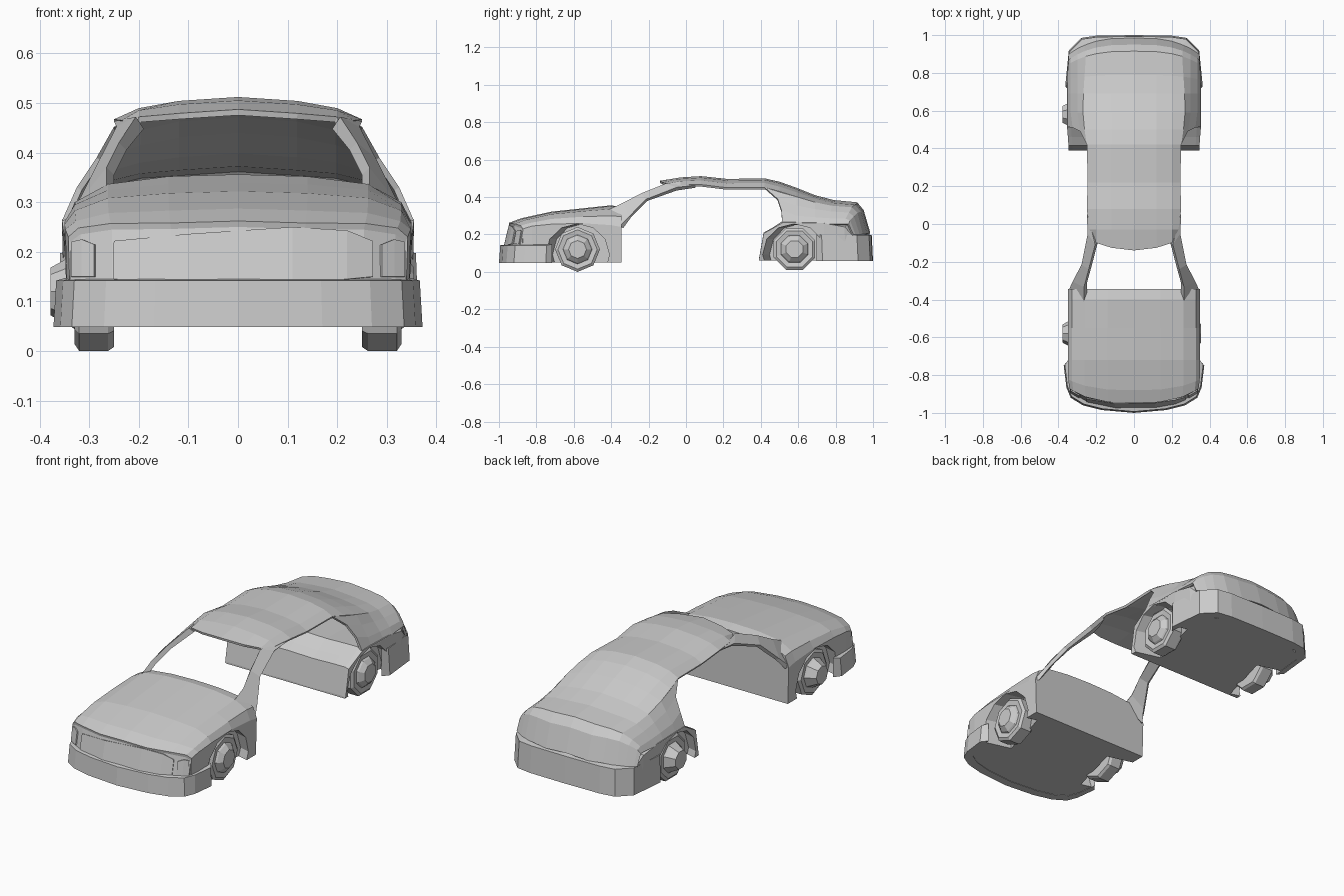
import bpy, bmesh, math

if "Cube" in bpy.data.objects:
    bpy.data.objects.remove(bpy.data.objects["Cube"])


def grid(name, rows, closed=False, caps=False):
    """Skin a list of equal-length point rows."""
    bm = bmesh.new()
    vs = [[bm.verts.new(p) for p in r] for r in rows]
    n = len(rows[0])
    for a, b in zip(vs, vs[1:]):
        for i in range(n if closed else n - 1):
            j = (i + 1) % n
            bm.faces.new((a[i], a[j], b[j], b[i]))
    if caps:
        bm.faces.new(vs[0])
        bm.faces.new(vs[-1])
    bmesh.ops.recalc_face_normals(bm, faces=bm.faces)
    me = bpy.data.meshes.new(name)
    bm.to_mesh(me)
    bm.free()
    ob = bpy.data.objects.new(name, me)
    bpy.context.collection.objects.link(ob)
    return ob


def flip(pts):
    return [(-x, y, z) for x, y, z in pts]


def both(half):
    """Mirror a half row that starts on the centre line."""
    return flip(half[:0:-1]) + half


def bend(x, y):
    """Pull the corners of the nose and tail in towards the middle."""
    t = min(max((abs(y) - .72) / .25, 0), 1)
    return y - math.copysign(t * .09 * (abs(x) / .35) ** 3, y)


def solid(name, stations):
    """Closed body block; station = y, half width, top, shoulder, belt, bottom."""
    rows = []
    for y, w, zt, zm, zs, zb in stations:
        half = [(0, zt), (.4 * w, zt - .004), (.75 * w, .65 * zt + .35 * zm),
                (.94 * w, zm), (w, zs), (w * .985, zb), (.6 * w, zb)]
        rows.append(both([(x, bend(x, y), z) for x, z in half]))
    return grid(name, rows, True, True)


# Front block: bonnet with a lip over the nose, wings, scuttle and bulkhead
front = solid("front_body", [
    (-.345, .35, .345, .295, .24, .05), (-.40, .35, .356, .30, .25, .05),
    (-.55, .35, .34, .295, .26, .05), (-.72, .35, .322, .283, .255, .05),
    (-.88, .348, .287, .262, .245, .05), (-.948, .342, .262, .248, .23, .05),
    (-.945, .338, .25, .235, .22, .05), (-.972, .338, .14, .13, .12, .05)])

# Rear block: bulkhead, inner floor and lower quarters
rear = solid("rear_body", [
    (.39, .347, .07, .07, .065, .06), (.415, .347, .21, .21, .205, .06),
    (.46, .35, .235, .235, .23, .06), (.52, .355, .275, .275, .265, .06),
    (.75, .355, .265, .265, .26, .06), (.92, .35, .25, .25, .24, .06),
    (.975, .335, .2, .2, .19, .06)])

# Wheel arches
for part, y in ((front, -.58), (rear, .58)):
    for s in (1, -1):
        bpy.ops.mesh.primitive_cylinder_add(vertices=12, radius=.165, depth=.2,
            location=(s * .345, y, .092), rotation=(math.pi / 12, math.pi / 2, 0))
        cut = bpy.context.object
        cut.name = "arch_cutter"
        cut.hide_render = True
        cut.hide_set(True)
        m = part.modifiers.new("arch", 'BOOLEAN')
        m.operation = 'DIFFERENCE'
        m.solver = 'EXACT'
        m.object = cut

# Roof, rear screen and boot lid as one skin
roof_rows = []
for y, zt, xe, ze in [(-.14, .487, .205, .457), (-.03, .505, .235, .465),
                      (.08, .512, .25, .467), (.22, .497, .245, .45),
                      (.42, .50, .25, .452), (.50, .482, .262, .43),
                      (.59, .45, .27, .402), (.69, .41, .268, .372),
                      (.79, .384, .262, .354), (.915, .372, .255, .345),
                      (.95, .33, .258, .315), (.985, .21, .265, .20)]:
    dy = .04 if y == -.14 else 0
    half = [(0, zt), (.12, zt - .008), (.2, .5 * zt + .5 * ze), (xe, ze)]
    roof_rows.append(both([(x, bend(x, y) + dy * (x / .2) ** 2, z) for x, z in half]))
roof = grid("roof_and_boot", roof_rows)

# Rear quarters, from the side opening round to the tail
quarter_rows = [[(.25, .42, .452), (.285, .49, .39), (.325, .51, .33), (.355, .515, .262)]]
for y, xe, ze in [(.59, .27, .402), (.69, .268, .372), (.79, .262, .354),
                  (.915, .255, .345), (.95, .258, .315), (.985, .265, .20)]:
    b = min(.258, ze)
    half = [(xe, ze), (.3, ze * .68 + b * .32), (.335, ze * .3 + b * .7),
            (.355 if y < .9 else .348, b - .002)]
    quarter_rows.append([(x, bend(x, y), z) for x, z in half])
skins = [roof, grid("right_quarter", quarter_rows),
         grid("left_quarter", [flip(r) for r in quarter_rows])]
for ob in skins:
    m = ob.modifiers.new("thickness", 'SOLIDIFY')
    m.thickness = .012
    # Thicken inwards
    up = sum(p.normal.z for p in ob.data.polygons)
    m.offset = -1 if up > 0 else 1

# Windscreen pillars
pillar = [
    [(.265, -.41, .335), (.35, -.36, .24), (.335, -.335, .235), (.25, -.38, .325)],
    [(.265, -.335, .37), (.325, -.305, .295), (.31, -.295, .29), (.25, -.315, .355)],
    [(.24, -.24, .42), (.278, -.215, .388), (.262, -.205, .38), (.225, -.225, .405)],
    [(.206, -.11, .472), (.245, -.05, .452), (.23, -.05, .435), (.19, -.09, .448)],
    [(.225, -.03, .467), (.25, .05, .463), (.235, .05, .45), (.20, -.03, .455)]]
grid("right_pillar", pillar, True, True)
grid("left_pillar", [flip(r) for r in pillar], True, True)


# Bumpers wrapping round each end
def bumper(name, path, z0, z1):
    rows = []
    for x, y in path:
        a, b = x * .93, y * .955
        rows.append([(x, y, z0), (x * .985, y * .993, z1), (a, b, z1 + .006), (a, b, z0)])
    grid(name, [flip(r) for r in rows[:0:-1]] + rows, True, True)


bumper("front_bumper", [(0, -1), (.17, -.985), (.27, -.96), (.335, -.92), (.358, -.865),
                        (.372, -.75)], .048, .142)
bumper("rear_bumper", [(0, 1), (.2, .997), (.28, .985), (.345, .92), (.364, .73)], .058, .197)


# Nose panels lying just proud of the nose: grille and headlamps
def nose_panel(name, pts):
    rows = []
    for x, z0, z1 in pts:
        rows.append([(x, bend(x, -.972 + (z - .14) * .24) - .004, z) for z in (z0, z1)])
    ob = grid(name, rows)
    ob.modifiers.new("thickness", 'SOLIDIFY').thickness = .008
    return ob


nose_panel("grille", [(-.252, .147, .208), (-.25, .145, .222), (-.1, .137, .236),
                      (.11, .139, .25), (.22, .145, .243), (.272, .15, .222)])
for s in (1, -1):
    nose_panel("headlamp", [(s * .29, .15, .215), (s * .315, .15, .225), (s * .337, .15, .22)])


# Wheels: eight-sided tyre with a raised tapered hub
def wheel(name, side, y, z, phase, shift):
    prof = [(.25, .03), (.25, .112), (.262, .12), (.32, .12), (.33, .105),
            (.326, .078), (.335, .072), (.355 + shift, .048), (.355 + shift, .004)]
    rows = []
    for k in range(9):
        a = math.pi / 4 * (k % 8 + phase)
        rows.append([(side * x, y + r * math.cos(a), z + r * math.sin(a)) for x, r in prof])
    ob = grid(name, rows)
    bm = bmesh.new()
    bm.from_mesh(ob.data)
    bmesh.ops.remove_doubles(bm, verts=bm.verts, dist=.0005)
    bmesh.ops.holes_fill(bm, edges=bm.edges)
    bmesh.ops.recalc_face_normals(bm, faces=bm.faces)
    bm.to_mesh(ob.data)
    bm.free()


for end, y, z, phase in (("front", -.58, .12, 0), ("rear", .58, .122, .5)):
    wheel(end + "_right_wheel", 1, y, z, phase, 0)
    wheel(end + "_left_wheel", -1, y, z, phase, .023)
